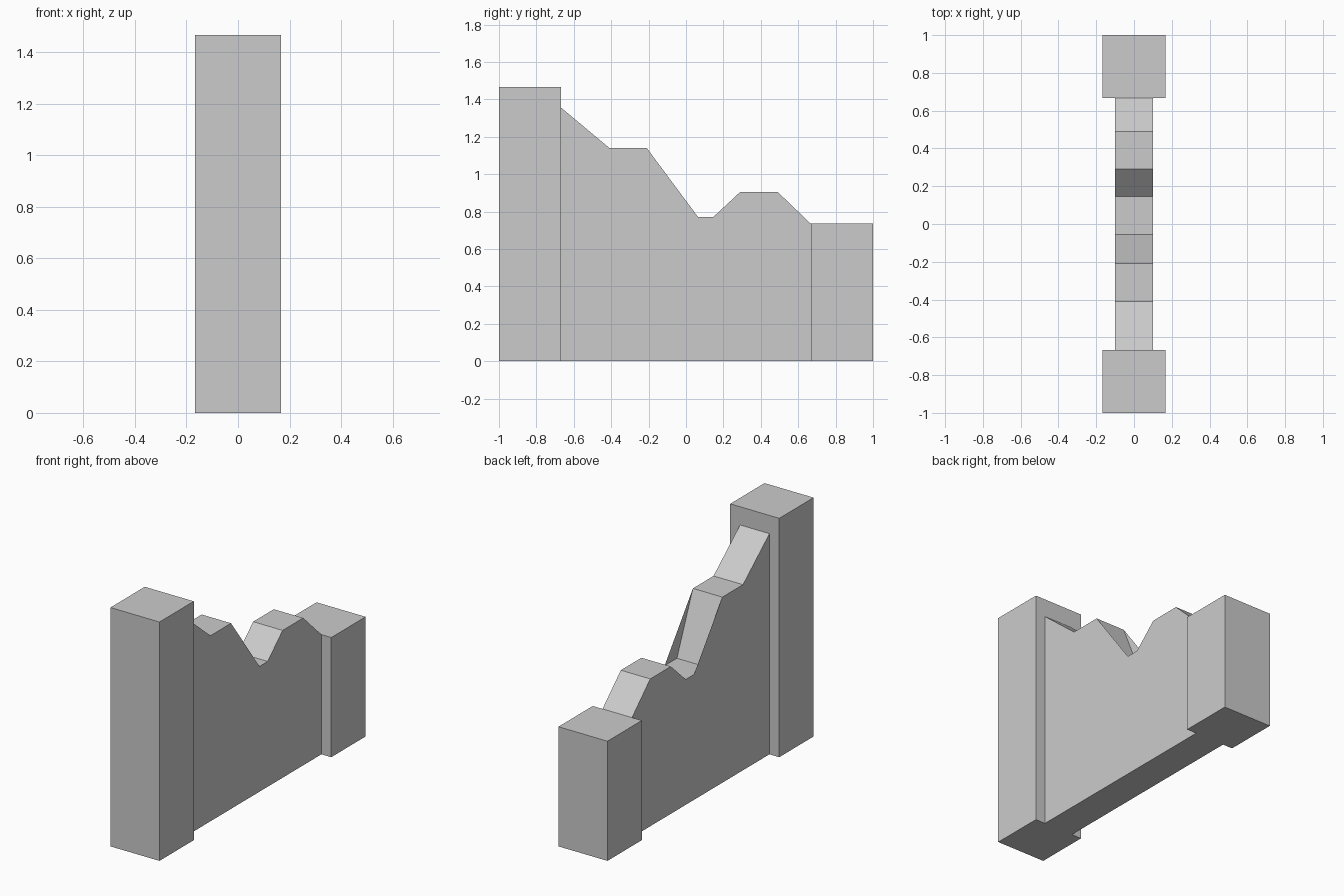
import bpy, bmesh

if "Cube" in bpy.data.objects:
    bpy.data.objects.remove(bpy.data.objects["Cube"])

def finish(bm, name):
    bmesh.ops.remove_doubles(bm, verts=bm.verts, dist=1e-5)
    me = bpy.data.meshes.new(name)
    bm.to_mesh(me)
    bm.free()
    ob = bpy.data.objects.new(name, me)
    bpy.context.collection.objects.link(ob)
    return ob

def pillar(name, y, height, side=0.333):
    bm = bmesh.new()
    bmesh.ops.create_cube(bm, size=1)
    for v in bm.verts:
        v.co = (v.co.x * side, v.co.y * side + y, (v.co.z + 0.5) * height)
    return finish(bm, name)

# End pillars: tall at the front, short at the back
pillar("tall_pillar", -0.8335, 1.467, 0.333)
pillar("short_pillar", 0.8335, 0.735, 0.333)

# Broken wall: (y, z) outline of the two side faces
HALF = 0.1
END = 0.667
left_part = [(-END, 1.355), (-0.41, 1.14), (-0.21, 1.14)]
right_part = [(0.145, 0.77), (0.29, 0.905), (0.49, 0.905), (END, 0.735)]
side_top = left_part + [(0.065, 0.77)] + right_part
# The top strip drops more steeply into the gap, leaving thin side edges standing
strip_top = left_part + [(-0.055, 0.77)] + right_part

bm = bmesh.new()
outline = [(-END, 0), (END, 0)] + side_top[::-1]
for s in (1, -1):
    pts = outline if s > 0 else outline[::-1]
    bm.faces.new([bm.verts.new((s * HALF, y, z)) for y, z in pts])

def strip(a, b):
    bm.faces.new([bm.verts.new((x, y, z)) for x, (y, z) in
                  ((-HALF, a), (HALF, a), (HALF, b), (-HALF, b))])

for a, b in zip(strip_top, strip_top[1:]):
    strip(a, b)
strip((END, 0), (-END, 0))  # underside
finish(bm, "broken_wall")
